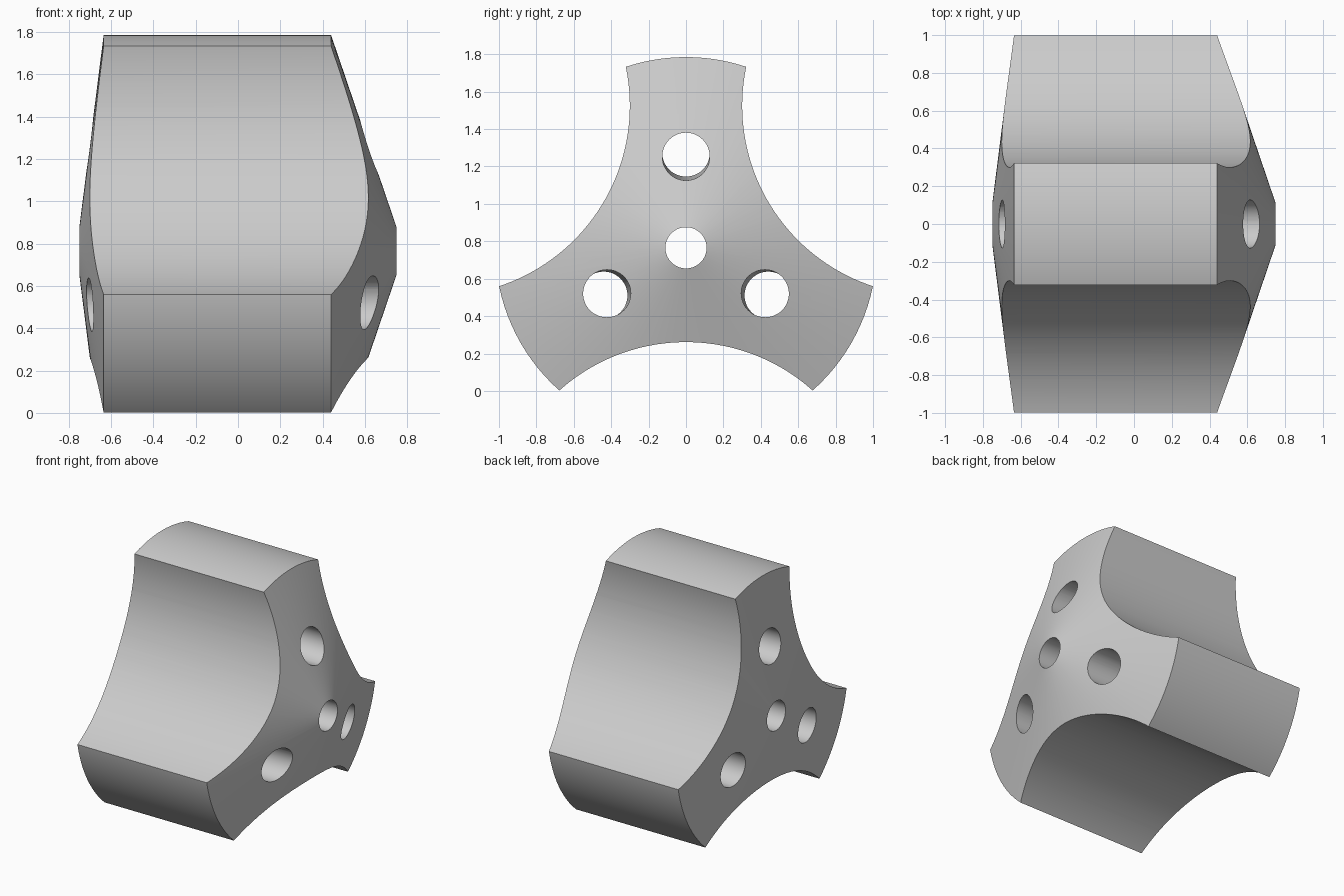
import bpy
import bmesh
from math import radians, sin, cos, tau
from mathutils import Vector, Matrix

if "Cube" in bpy.data.objects:
    bpy.data.objects.remove(bpy.data.objects["Cube"], do_unlink=True)

AXIS_Z = 0.765      # height of the hub axis, which runs along x
OUTER, BORE = 1.02, 0.11

grey = bpy.data.materials.new("plain_grey")
grey.use_nodes = True
colour = (0.6, 0.6, 0.6, 1)
grey.diffuse_color = colour
grey.node_tree.nodes["Principled BSDF"].inputs["Base Color"].default_value = colour


def polar(x, radius, degrees):
    """Point at a distance and direction from the hub axis."""
    a = radians(degrees)
    return Vector((x, radius * cos(a), AXIS_Z + radius * sin(a)))


def make_object(name, bm):
    bmesh.ops.recalc_face_normals(bm, faces=bm.faces[:])
    mesh = bpy.data.meshes.new(name)
    bm.to_mesh(mesh)
    bm.free()
    mesh.materials.append(grey)
    obj = bpy.data.objects.new(name, mesh)
    bpy.context.collection.objects.link(obj)
    return obj


def rod(name, start, end, radius, segments):
    """Cylinder between two points, extended past both."""
    direction = end - start
    matrix = Matrix.Translation((start + end) / 2) @ direction.to_track_quat("Z", "Y").to_matrix().to_4x4()
    bm = bmesh.new()
    bmesh.ops.create_cone(bm, cap_ends=True, segments=segments, radius1=radius,
                          radius2=radius, depth=direction.length * 1.6, matrix=matrix)
    return make_object(name, bm)


# Hub: bored double cone, steeper on the +x end
bm = bmesh.new()
profile = [(0.75, BORE), (0.44, OUTER), (-0.635, OUTER), (-0.75, BORE)]
ring = [bm.verts.new(polar(x, r, 90)) for x, r in profile]
edges = [bm.edges.new((ring[i], ring[(i + 1) % 4])) for i in range(4)]
bmesh.ops.spin(bm, geom=ring + edges, cent=(0, 0, AXIS_Z), axis=(1, 0, 0),
               angle=tau, steps=120)
bmesh.ops.remove_doubles(bm, verts=bm.verts[:], dist=0.0005)
hub = make_object("three_arm_hub", bm)

# Cutters: scallops between the arms, slightly tilted hole in each arm
cutters = []
for arm in (90, 210, 330):
    cutters.append(rod("scallop_cutter", polar(-0.7, 1.52, arm + 60),
                       polar(0.7, 1.52, arm + 60), 1.016, 160))
    cutters.append(rod("arm_hole_cutter", polar(-0.7, 0.508, arm),
                       polar(0.62, 0.488, arm), 0.127, 48))

bpy.ops.object.select_all(action="DESELECT")
bpy.context.view_layer.objects.active = hub
hub.select_set(True)
for cutter in cutters:
    cut = hub.modifiers.new("cut", "BOOLEAN")
    cut.operation = "DIFFERENCE"
    cut.solver = "EXACT"
    cut.object = cutter
    bpy.ops.object.modifier_apply(modifier=cut.name)
    bpy.data.objects.remove(cutter, do_unlink=True)

bpy.ops.object.shade_smooth_by_angle(angle=radians(25))
